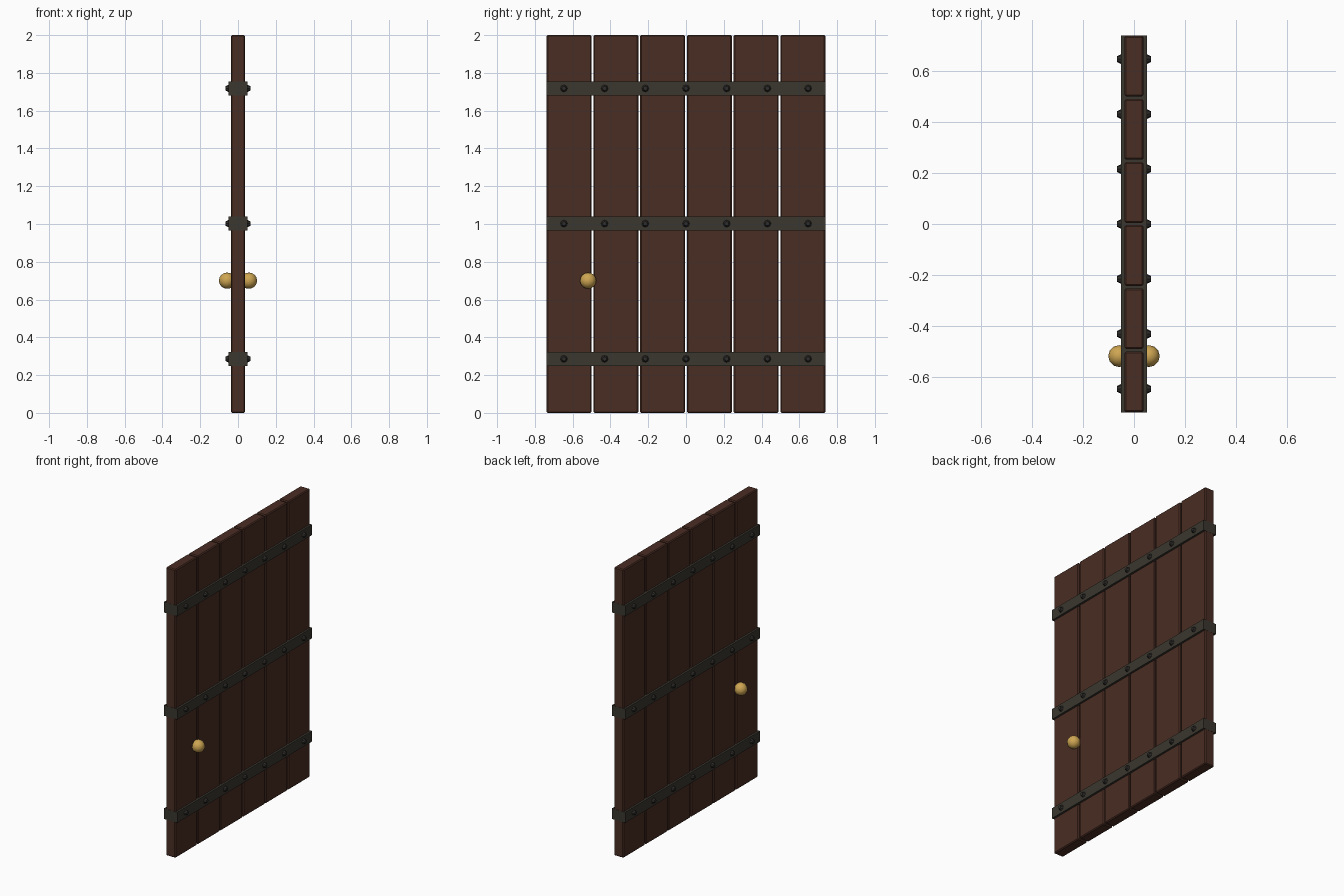
import bpy, math

if "Cube" in bpy.data.objects:
    bpy.data.objects.remove(bpy.data.objects["Cube"])


def material(name, rgb):
    m = bpy.data.materials.new(name)
    m.diffuse_color = (*rgb, 1)
    m.use_nodes = True
    m.node_tree.nodes["Principled BSDF"].inputs["Base Color"].default_value = m.diffuse_color
    return m


WOOD = material("dark_wood", (0.068, 0.026, 0.017))
IRON = material("dark_iron", (0.043, 0.038, 0.028))
RIVET = material("rivet_iron", (0.030, 0.028, 0.025))
BRASS = material("brass", (0.62, 0.38, 0.085))


def finish(name, mat):
    ob = bpy.context.object
    ob.name = name
    ob.data.materials.append(mat)
    return ob


def box(name, size, loc, mat, bevel=0):
    bpy.ops.mesh.primitive_cube_add(size=1, location=loc)
    ob = finish(name, mat)
    ob.scale = size
    bpy.ops.object.transform_apply(location=False, rotation=False, scale=True)
    if bevel:
        mod = ob.modifiers.new("edge", "BEVEL")
        mod.width = bevel
        mod.segments = 1
    return ob


# Six vertical planks with small gaps and chamfered edges
PITCH = 0.2474
for i in range(6):
    box("plank", (0.074, 0.238, 2.0), (0, (i - 2.5) * PITCH, 1.0), WOOD, 0.006)

# Three iron straps wrapping the door, riveted on both faces
for z in (0.286, 1.002, 1.718):
    box("strap", (0.102, 1.477, 0.073), (0, 0, z), IRON)
    for i in range(-3, 4):
        for side in (-1, 1):
            bpy.ops.mesh.primitive_cone_add(
                vertices=8, radius1=0.020, radius2=0.011, depth=0.018,
                location=(side * 0.058, i * 0.2155, z),
                rotation=(0, side * math.pi / 2, 0))
            finish("rivet", RIVET)

# A round knob on each face
for side in (-1, 1):
    bpy.ops.mesh.primitive_uv_sphere_add(
        segments=12, ring_count=8, radius=0.043,
        location=(side * 0.058, -0.518, 0.70))
    finish("knob", BRASS)
    bpy.ops.object.shade_smooth()
